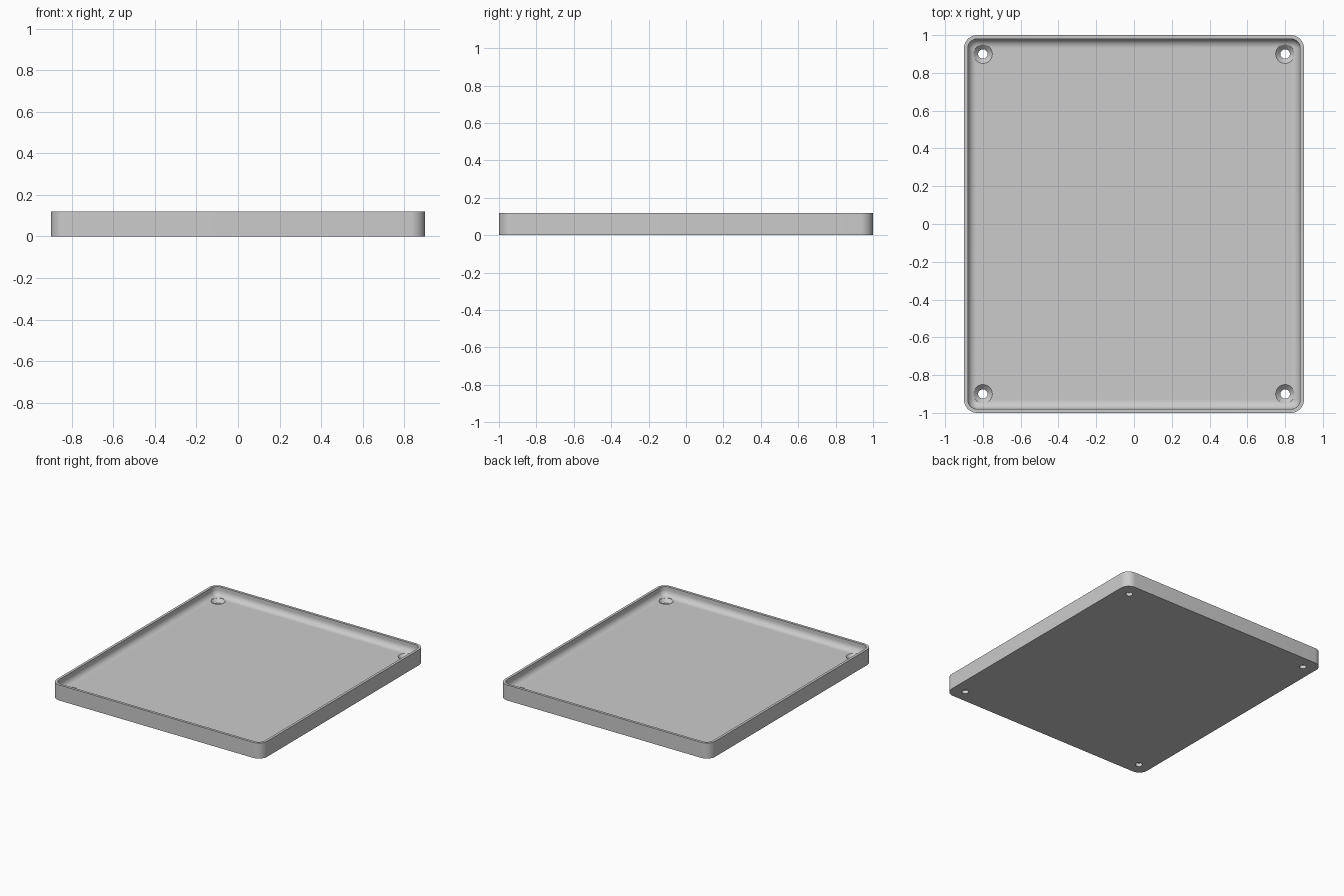
import bpy, bmesh
from math import sin, cos, pi

cube = bpy.data.objects.get("Cube")
if cube:
    bpy.data.objects.remove(cube, do_unlink=True)

HALF_X, HALF_Y, HEIGHT = 0.9, 1.0, 0.12
CORNER, WALL, FLOOR, FILLET = 0.07, 0.02, 0.05, 0.045

grey = bpy.data.materials.new("plain grey")
grey.use_nodes = True
colour = (0.6, 0.6, 0.6, 1)
grey.diffuse_color = colour
grey.node_tree.nodes["Principled BSDF"].inputs["Base Color"].default_value = colour


def loft(name, rings):
    """Skin closed rings of points and cap both ends."""
    bm = bmesh.new()
    loops = [[bm.verts.new(p) for p in ring] for ring in rings]
    n = len(loops[0])
    for low, high in zip(loops, loops[1:]):
        for i in range(n):
            j = (i + 1) % n
            bm.faces.new((low[i], low[j], high[j], high[i]))
    bm.faces.new(loops[0][::-1])
    bm.faces.new(loops[-1])
    bmesh.ops.recalc_face_normals(bm, faces=bm.faces)
    mesh = bpy.data.meshes.new(name)
    bm.to_mesh(mesh)
    bm.free()
    mesh.materials.append(grey)
    obj = bpy.data.objects.new(name, mesh)
    bpy.context.collection.objects.link(obj)
    return obj


def rounded_rectangle(inset, z, steps=10):
    r = max(CORNER - inset, 0.004)
    points = []
    for quarter, (sx, sy) in enumerate([(1, 1), (-1, 1), (-1, -1), (1, -1)]):
        for k in range(steps + 1):
            a = (quarter + k / steps) * pi / 2
            points.append((sx * (HALF_X - inset - r) + r * cos(a),
                           sy * (HALF_Y - inset - r) + r * sin(a), z))
    return points


def circle(x, y, r, z, n=40):
    return [(x + r * cos(2 * pi * k / n), y + r * sin(2 * pi * k / n), z)
            for k in range(n)]


# Tray: outer wall, rim, inner wall, fillet down to the floor
sections = [(0, 0), (0, HEIGHT), (WALL, HEIGHT)]
for k in range(9):
    a = k / 8 * pi / 2
    sections.append((WALL + FILLET * (1 - cos(a)), FLOOR + FILLET * (1 - sin(a))))
tray = loft("tray", [rounded_rectangle(i, z) for i, z in sections])

# Countersunk screw holes in the four corners
for sx in (-1, 1):
    for sy in (-1, 1):
        profile = [(0.025, -0.05), (0.025, 0.025), (0.05, FLOOR), (0.05, 0.2)]
        cutter = loft("screw_hole_cutter",
                      [circle(sx * 0.8, sy * 0.9, r, z) for r, z in profile])
        cutter.hide_render = True
        cutter.hide_set(True)
        cut = tray.modifiers.new("screw_hole", 'BOOLEAN')
        cut.operation = 'DIFFERENCE'
        cut.solver = 'EXACT'
        cut.object = cutter

# Apply the cuts, drop the cutters and smooth the curved faces
bpy.ops.object.select_all(action='DESELECT')
bpy.context.view_layer.objects.active = tray
tray.select_set(True)
for cut in list(tray.modifiers):
    cutter = cut.object
    bpy.ops.object.modifier_apply(modifier=cut.name)
    bpy.data.objects.remove(cutter, do_unlink=True)
bpy.ops.object.shade_smooth_by_angle(angle=0.52)
